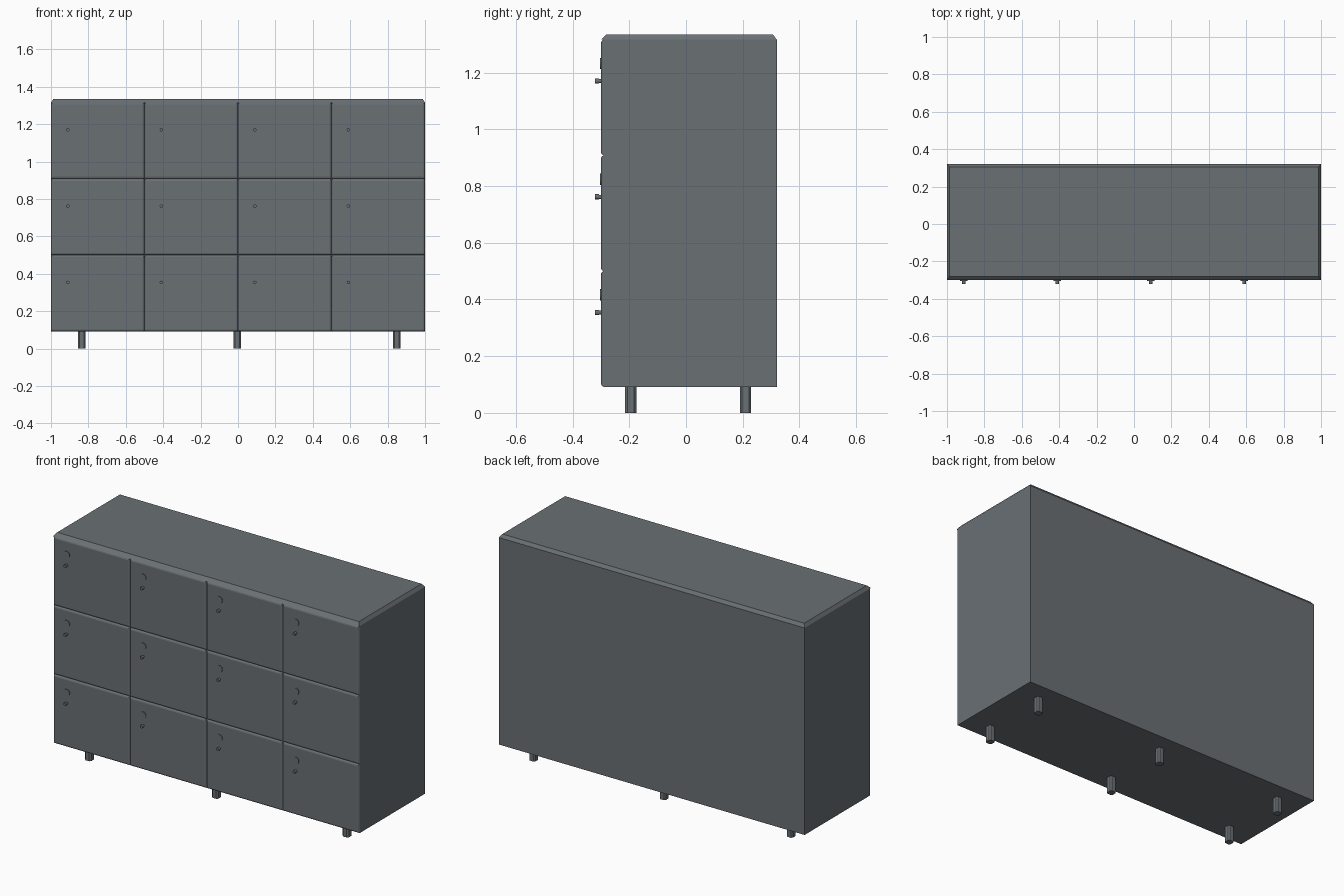
import bpy, bmesh, math

if "Cube" in bpy.data.objects:
    bpy.data.objects.remove(bpy.data.objects["Cube"])

grey = bpy.data.materials.new("slate_grey")
grey.diffuse_color = (0.144, 0.162, 0.175, 1)
grey.use_nodes = True
grey.node_tree.nodes["Principled BSDF"].inputs["Base Color"].default_value = grey.diffuse_color

X, FRONT, BACK = 1.0, -0.30, 0.32
BOTTOM, SHOULDER, TOP = 0.092, 1.316, 1.335
DOOR_BACK = -0.29


def finish(name, bm):
    bmesh.ops.recalc_face_normals(bm, faces=bm.faces)
    me = bpy.data.meshes.new(name)
    bm.to_mesh(me)
    bm.free()
    me.materials.append(grey)
    ob = bpy.data.objects.new(name, me)
    bpy.context.collection.objects.link(ob)
    return ob


def loft(name, rings):
    """Closed solid through a list of equal-length point rings."""
    bm = bmesh.new()
    vs = [[bm.verts.new(p) for p in r] for r in rings]
    n = len(vs[0])
    for a, b in zip(vs, vs[1:]):
        for i in range(n):
            j = (i + 1) % n
            bm.faces.new((a[i], a[j], b[j], b[i]))
    bm.faces.new(vs[0])
    bm.faces.new(vs[-1])
    return finish(name, bm)


def rect_z(x, y0, y1, z):
    return [(-x, y0, z), (x, y0, z), (x, y1, z), (-x, y1, z)]


def rect_y(x0, x1, z0, z1, y, inset):
    a, b, c, d = x0 + inset, x1 - inset, z0 + inset, z1 - inset
    return [(a, y, c), (b, y, c), (b, y, d), (a, y, d)]


def disc_y(x, z, r, y, n):
    return [(x + r * math.cos(2 * math.pi * i / n), y, z + r * math.sin(2 * math.pi * i / n))
            for i in range(n)]


# Carcass behind the doors
loft("carcass", [rect_z(X, DOOR_BACK, BACK, BOTTOM), rect_z(X, DOOR_BACK, BACK, SHOULDER)])

# Top panel with chamfered edges
loft("top_panel", [rect_z(X, FRONT, BACK, SHOULDER),
                   rect_z(X - 0.013, FRONT + 0.02, BACK - 0.014, TOP)])

# Doors with rounded edges, each with a lock disc and a small knob
w, h = 2 * X / 4, (SHOULDER - BOTTOM) / 3
for row in range(3):
    for col in range(4):
        x0, z0 = -X + col * w, BOTTOM + row * h
        tag = f"_{row + 1}_{col + 1}"
        loft("door" + tag, [rect_y(x0, x0 + w, z0, z0 + h, y, i)
                            for y, i in ((DOOR_BACK, 0), (-0.293, 0.001),
                                         (-0.298, 0.005), (FRONT, 0.011))])
        x, z = x0 + 0.09, z0 + 0.324
        loft("lock_disc" + tag, [disc_y(x, z, r, y, 20)
                                 for y, r in ((FRONT + 0.002, 0.02), (-0.304, 0.02))])
        loft("knob" + tag, [disc_y(x, z - 0.062, r, y, 12)
                            for y, r in ((FRONT + 0.002, 0.007), (-0.306, 0.007),
                                         (-0.306, 0.009), (-0.32, 0.009))])

# Chamfered square legs
for i, x in enumerate((-0.835, -0.004, 0.85)):
    for side, y in (("front", -0.195), ("back", 0.21)):
        r, c = 0.02, 0.012
        ring = [(r, -c), (r, c), (c, r), (-c, r), (-r, c), (-r, -c), (-c, -r), (c, -r)]
        loft(f"{side}_leg_{i + 1}", [[(x + a, y + b, z) for a, b in ring]
                                     for z in (0, BOTTOM + 0.003)])
